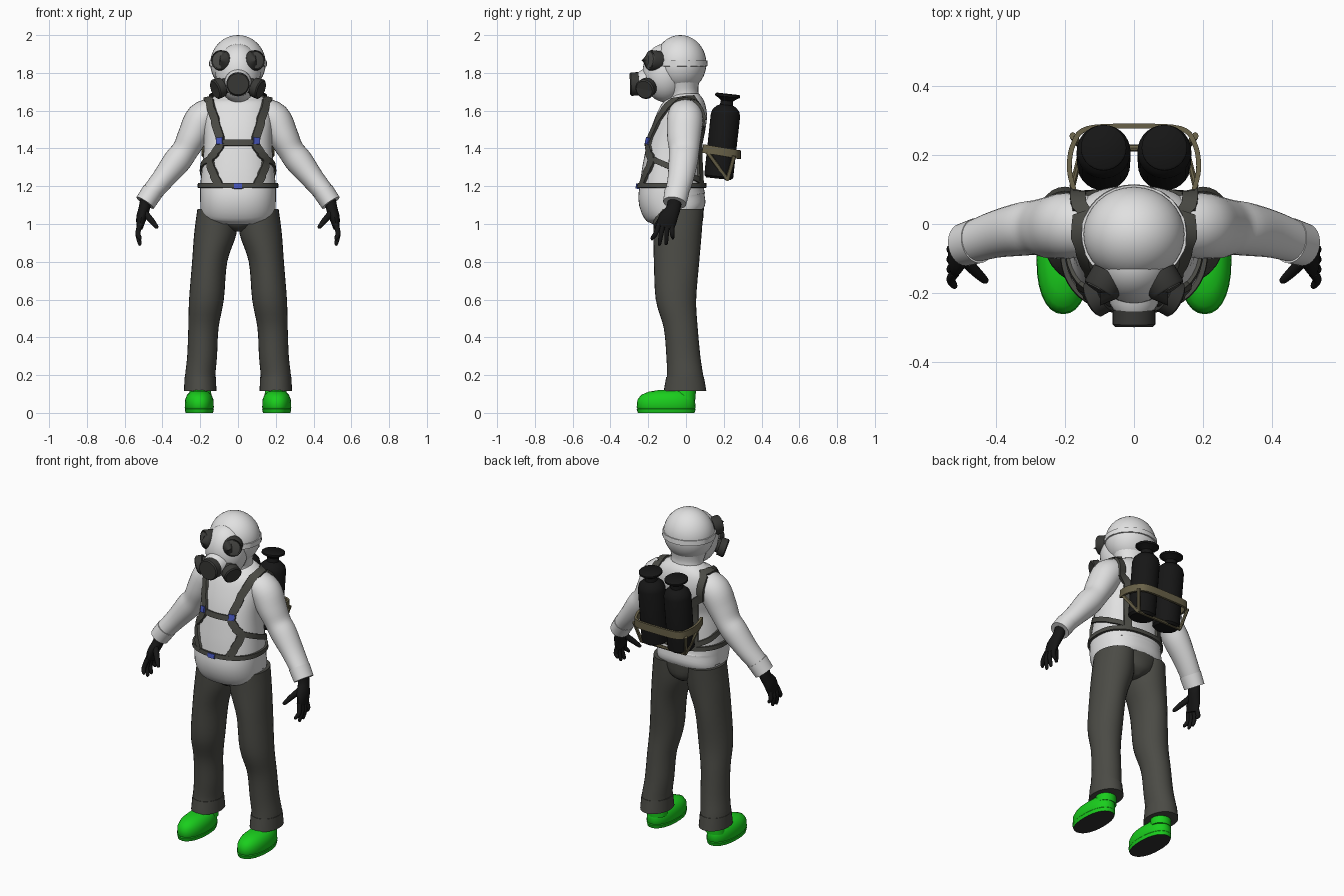
import bpy, bmesh, math
from mathutils import Vector
from mathutils.bvhtree import BVHTree

if "Cube" in bpy.data.objects:
    bpy.data.objects.remove(bpy.data.objects["Cube"])


def material(name, *rgb):
    m = bpy.data.materials.new(name)
    m.use_nodes = True
    m.diffuse_color = (*rgb, 1)
    m.node_tree.nodes["Principled BSDF"].inputs["Base Color"].default_value = (*rgb, 1)
    return m


WHITE = material("white cloth", .75, .75, .75)
GREY = material("dark grey cloth", .07, .07, .06)
RUBBER = material("dark rubber", .04, .04, .037)
LENS = material("grey lens", .075, .075, .07)
BLACK = material("black", .008, .008, .008)
GREEN = material("green boot", .01, .62, .012)
KHAKI = material("khaki metal", .14, .12, .065)
BLUE = material("blue buckle", .06, .09, .5)
SOLE = material("dark sole", .03, .03, .03)


def finish(name, bm, mat, mirror=False):
    bmesh.ops.recalc_face_normals(bm, faces=bm.faces)
    mesh = bpy.data.meshes.new(name)
    bm.to_mesh(mesh)
    bm.free()
    mesh.materials.append(mat)
    ob = bpy.data.objects.new(name, mesh)
    bpy.context.collection.objects.link(ob)
    bpy.ops.object.select_all(action='DESELECT')
    ob.select_set(True)
    bpy.context.view_layer.objects.active = ob
    bpy.ops.object.shade_smooth_by_angle(angle=math.radians(40))
    if mirror:
        ob.modifiers.new("Mirror", 'MIRROR').use_mirror_merge = False
    return ob


def spline(rows, steps, closed=False):
    """Catmull-Rom through rows of any width."""
    rows = [Vector(r) for r in rows]
    n, out = len(rows), []
    pick = lambda i: rows[i % n] if closed else rows[max(0, min(n - 1, i))]
    for i in range(n if closed else n - 1):
        a, b, c, d = (pick(i + k) for k in (-1, 0, 1, 2))
        for s in range(steps):
            t = s / steps
            out.append(b + (c - a) * (t / 2) + (a * 2 - b * 5 + c * 4 - d) * (t * t / 2)
                       + (b * 3 - a - c * 3 + d) * (t ** 3 / 2))
    return out if closed else out + [rows[-1]]


def tangents(pts, closed=False):
    n = len(pts)
    if closed:
        return [(pts[(i + 1) % n] - pts[i - 1]).normalized() for i in range(n)]
    return [(pts[min(i + 1, n - 1)] - pts[max(i - 1, 0)]).normalized() for i in range(n)]


def skin(bm, rings, closed=False):
    rings = [[bm.verts.new(p) for p in r] for r in rings]
    n = len(rings[0])
    for i in range(len(rings) if closed else len(rings) - 1):
        a, b = rings[i], rings[(i + 1) % len(rings)]
        for k in range(n):
            bm.faces.new((a[k], a[(k + 1) % n], b[(k + 1) % n], b[k]))
    if not closed:
        bm.faces.new(rings[0])
        bm.faces.new(rings[-1])


def loft(name, rows, mat, mirror=False, steps=4, sides=28, power=1.0, level=False):
    """Rows are x, y, z, half width, half depth."""
    rows = spline(rows, steps)
    pts = [Vector(r[:3]) for r in rows]
    rings = []
    for r, p, t in zip(rows, pts, tangents(pts)):
        t = Vector((0, 0, 1)) if level else t
        ref = Vector((1, 0, 0)) if abs(t.y) > .9 else Vector((0, 1, 0))
        u = (ref - t * t.dot(ref)).normalized()
        v = u.cross(t)
        ring = []
        for k in range(sides):
            a = math.tau * k / sides
            c, s = (math.copysign(abs(f) ** power, f) for f in (math.cos(a), math.sin(a)))
            ring.append(p + v * (r[3] * c) + u * (r[4] * s))
        rings.append(ring)
    bm = bmesh.new()
    skin(bm, rings)
    return finish(name, bm, mat, mirror)


def disc(name, start, direction, profile, mat, mirror=False):
    """Round part: profile is distance along the axis, radius."""
    s, d = Vector(start), Vector(direction).normalized()
    return loft(name, [(*(s + d * h), r, r) for h, r in profile], mat, mirror, steps=1)


def ball(name, centre, radii, mat):
    bm = bmesh.new()
    bmesh.ops.create_uvsphere(bm, u_segments=32, v_segments=20, radius=1)
    for v in bm.verts:
        v.co = Vector(centre) + Vector(a * b for a, b in zip(v.co, radii))
    return finish(name, bm, mat)


def surface(*obs):
    verts, faces = [], []
    for o in obs:
        base = len(verts)
        verts += [v.co.copy() for v in o.data.vertices]
        faces += [[i + base for i in p.vertices] for p in o.data.polygons]
    return BVHTree.FromPolygons(verts, faces)


def strap(name, pts, mat, width, thick, on=None, closed=False, mirror=False):
    """Flat band along a path, pressed onto a surface when one is given."""
    pts = spline(pts, 5, closed)
    if on:
        hits = [on.find_nearest(p) for p in pts]
        pts, normals = [h[0] for h in hits], [h[1] for h in hits]
    ts = tangents(pts, closed)
    if not on:
        normals = [t.cross(Vector((0, 0, 1))).normalized() for t in ts]
    rings = []
    for p, t, n in zip(pts, ts, normals):
        side = t.cross(n).normalized() * (width / 2)
        low, high = p - n * .008, p + n * thick
        rings.append((low - side, low + side, high + side, high - side))
    bm = bmesh.new()
    skin(bm, rings, closed)
    return finish(name, bm, mat, mirror)


# Jacket and sleeves
torso = loft("jacket", [(0, y, z, w, d) for z, y, w, d in (
    (1.04, -.04, .188, .14), (1.07, -.05, .198, .163), (1.13, -.073, .2, .178),
    (1.2, -.075, .2, .17), (1.3, -.07, .19, .16), (1.42, -.06, .18, .145),
    (1.52, -.033, .185, .138), (1.6, -.01, .182, .125), (1.65, 0, .16, .1),
    (1.69, 0, .1, .065))], WHITE, power=.85, sides=40)
sleeve = loft("sleeves", [
    (.12, -.005, 1.59, .08, .085), (.19, -.005, 1.555, .09, .095), (.24, -.01, 1.465, .08, .09),
    (.28, -.01, 1.39, .07, .08), (.325, -.015, 1.33, .073, .077), (.4, -.03, 1.235, .06, .068),
    (.47, -.053, 1.15, .053, .06)], WHITE, True)
loft("sleeve_cuffs", [(.452, -.048, 1.172, .057, .066), (.492, -.06, 1.112, .055, .062)],
     WHITE, True, steps=1)
body = surface(torso, sleeve)

# Trousers
loft("trouser_legs", [
    (.11, -.04, 1.08, .105, .132), (.12, -.045, .95, .112, .128), (.15, -.05, .8, .093, .12),
    (.167, -.053, .6, .092, .107), (.183, -.028, .45, .08, .09), (.19, -.014, .3, .079, .09),
    (.2, -.005, .2, .08, .096), (.2, -.005, .14, .082, .105)], GREY, True, level=True)
loft("trouser_hems", [(.2, -.005, .19, .083, .1), (.2, -.005, .115, .086, .113)],
     GREY, True, steps=1, level=True)
loft("trouser_seat", [(0, -.04, .96, .02, .08), (0, -.04, 1, .12, .125), (0, -.04, 1.09, .2, .135)],
     GREY, level=True)

# Boots with dark undersides
boots = loft("boots", [(.205, y, z, w, d) for z, y, w, d in (
    (0, -.105, .073, .15), (.02, -.105, .077, .156), (.024, -.105, .074, .152),
    (.03, -.105, .077, .156), (.07, -.105, .075, .152), (.095, -.1, .065, .138),
    (.112, -.088, .048, .11), (.12, -.075, .025, .075))],
    GREEN, True, steps=1, power=.9, level=True)
boots.data.materials.append(SOLE)
for f in boots.data.polygons:
    if f.normal.z < -.9 and f.center.z < .01:
        f.material_index = 1
loft("boot_ankles", [(.2, -.005, .07, .06, .055), (.2, -.005, .17, .055, .06)], GREEN, True, steps=1)

# Gloves
loft("glove_palms", [
    (.487, -.058, 1.13, .03, .037), (.497, -.068, 1.08, .03, .038), (.512, -.095, 1.03, .027, .05),
    (.52, -.11, .98, .017, .047)], BLACK, True, sides=16)
for label, base, tip, z in (("index", -.142, -.178, .915), ("middle", -.122, -.14, .887),
                            ("ring", -.1, -.105, .89), ("little", -.076, -.07, .92)):
    loft(label + "_fingers", [(.518, base, 1.0, .014, .014), (.53, (base + tip) / 2, .95, .013, .013),
         (.52, tip, z + .01, .01, .01), (.516, tip, z, .004, .004)], BLACK, True, sides=10)
loft("thumbs", [(.495, -.1, 1.06, .018, .018), (.46, -.135, 1.02, .016, .016),
     (.432, -.162, .985, .011, .011), (.427, -.166, .977, .004, .004)], BLACK, True, sides=10)

# Hood, neck and mask
hood = ball("hood", (0, -.03, 1.85), (.147, .138, .15), WHITE)
loft("hood_neck", [(0, -.035, 1.8, .125, .115), (0, -.02, 1.72, .1, .085), (0, -.01, 1.67, .1, .08),
     (0, -.02, 1.6, .13, .09)], WHITE, level=True)
mask = ball("mask", (0, -.11, 1.8), (.12, .12, .155), WHITE)
strap("mask_strap", [(.2 * math.sin(a), -.03 + .2 * math.cos(a), 1.85) for a in
      (math.tau * k / 12 for k in range(12))], WHITE, .03, .006, surface(hood), True)
disc("mask_snout", (0, -.17, 1.75), (0, -1, -.05), [(0, .075), (.06, .07), (.085, .055)], WHITE)
disc("front_filter", (0, -.245, 1.742), (0, -1, -.03),
     [(0, .055), (.004, .062), (.045, .062), (.052, .056), (.052, .044), (.046, .04)], RUBBER)
disc("side_filters", (.06, -.19, 1.735), (.85, -.42, -.32),
     [(0, .04), (.03, .04), (.03, .052), (.068, .054), (.074, .047), (.07, .04)], RUBBER, True)
EYE = (.5, -.86, .1)
disc("eye_frames", (.07, -.145, 1.862), EYE, [(0, .054), (.05, .054), (.056, .05), (.056, .043)],
     RUBBER, True)
disc("eye_lenses", (.07, -.145, 1.862), EYE, [(.05, .044), (.058, .043), (.06, .03)], LENS, True)

# Harness
strap("shoulder_straps", [
    (.14, .14, 1.22), (.14, .14, 1.45), (.16, .14, 1.6), (.165, .02, 1.71), (.16, -.14, 1.62),
    (.132, -.2, 1.53), (.107, -.23, 1.44), (.14, -.24, 1.39), (.175, -.21, 1.34),
    (.15, -.25, 1.27), (.115, -.27, 1.21)], GREY, .045, .012, body, mirror=True)
strap("side_straps", [(.175, -.2, 1.35), (.22, -.07, 1.3), (.21, .04, 1.26), (.14, .14, 1.23)],
      GREY, .03, .011, surface(torso), mirror=True)
strap("chest_strap", [(-.11, -.24, 1.44), (0, -.26, 1.44), (.11, -.24, 1.44)], GREY, .032, .012, body)
strap("waist_belt", [(.23 * math.sin(a), -.075 - .2 * math.cos(a), 1.206) for a in
      (math.tau * k / 16 for k in range(16))], GREY, .025, .014, surface(torso), True)
strap("chest_buckles", [(.108, -.24, 1.468), (.106, -.24, 1.43)], BLUE, .034, .02, body, mirror=True)
strap("belt_buckle", [(-.024, -.3, 1.206), (.024, -.3, 1.206)], BLUE, .026, .02, surface(torso))

# Twin tanks and their frame
disc("tanks", (.088, .172, 1.24), (0, .11, 1), [
    (0, .065), (.012, .077), (.34, .078), (.365, .07), (.385, .05), (.392, .035), (.415, .033),
    (.425, .045), (.437, .066), (.447, .066), (.452, .06)], BLACK, True)
strap("tank_ring", [(x, y, 1.415 - y * .17) for x, y in (
    (-.17, .09), (-.186, .16), (-.175, .23), (-.135, .275), (0, .282),
    (.135, .275), (.175, .23), (.186, .16), (.17, .09))], KHAKI, .045, .006)
for label, y, z in (("front", .11, 1.385), ("rear", .255, 1.36)):
    loft(label + "_struts", [(.178, y, z, .009, .011), (.15, .22, 1.235, .009, .011)],
         KHAKI, True, steps=1, sides=8)
loft("frame_bar", [(-.152, .22, 1.237, .01, .01), (.152, .22, 1.237, .01, .01)],
     KHAKI, steps=1, sides=8)
